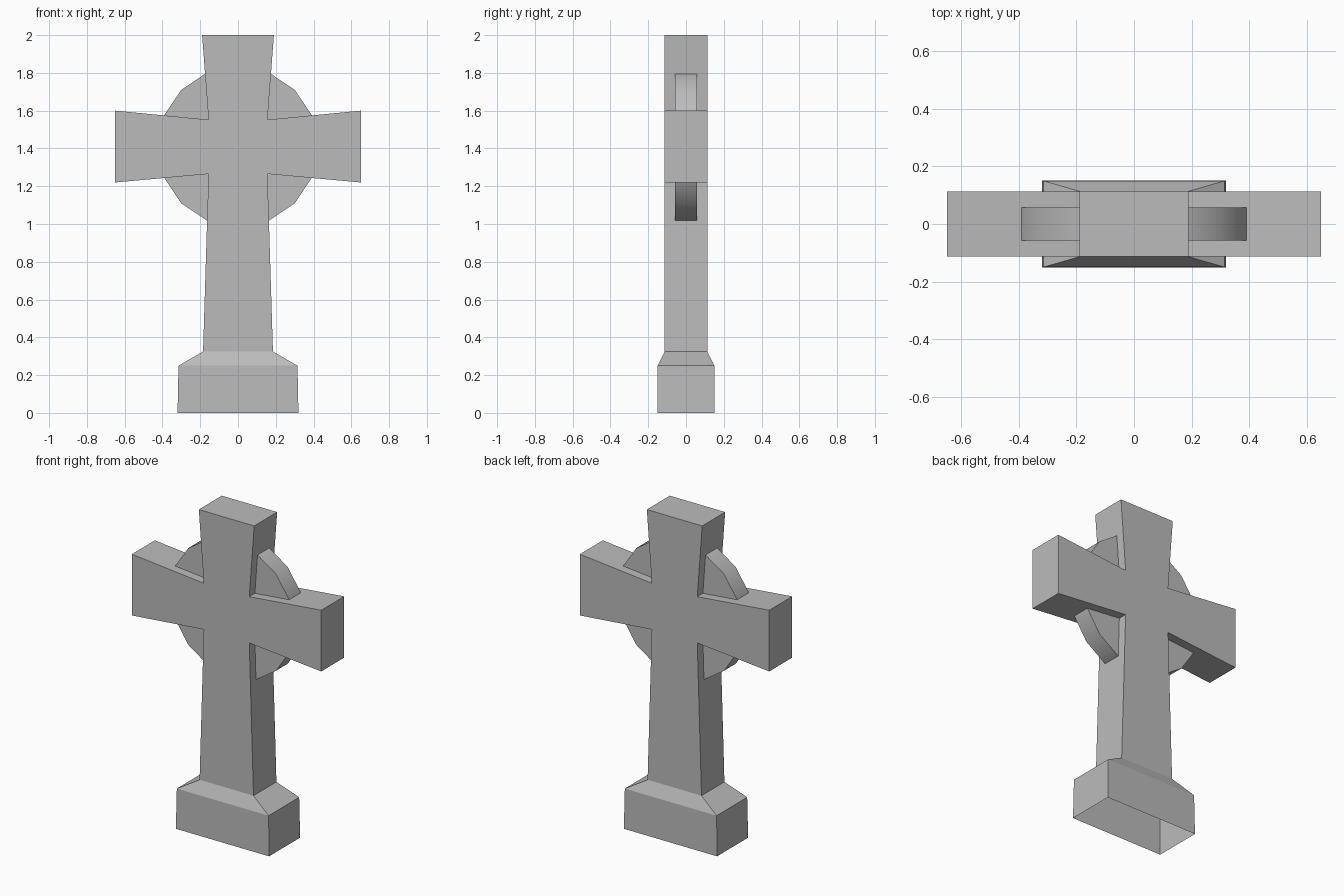
import bpy
import bmesh
from math import pi, radians
from mathutils import Matrix

default = bpy.data.objects.get("Cube")
if default:
    bpy.data.objects.remove(default, do_unlink=True)

stone = bpy.data.materials.new("grey stone")
stone.use_nodes = True
colour = (0.5, 0.5, 0.5, 1)
stone.diffuse_color = colour
stone.node_tree.nodes["Principled BSDF"].inputs["Base Color"].default_value = colour

HALF_DEPTH = 0.1125
CENTRE_Z = 1.41
FOOT_Z = 0.325


def add_object(name, bm):
    bmesh.ops.recalc_face_normals(bm, faces=bm.faces)
    mesh = bpy.data.meshes.new(name)
    bm.to_mesh(mesh)
    bm.free()
    mesh.materials.append(stone)
    obj = bpy.data.objects.new(name, mesh)
    bpy.context.collection.objects.link(obj)
    return obj


# Flared cross: right half of the outline, mirrored and extruded in depth
half = [(0.185, FOOT_Z), (0.156, 1.265), (0.65, 1.22),
        (0.65, 1.6), (0.156, 1.552), (0.19, 2.0)]
outline = half + [(-x, z) for x, z in reversed(half)]
bm = bmesh.new()
front = bm.faces.new([bm.verts.new((x, -HALF_DEPTH, z)) for x, z in outline])
extruded = bmesh.ops.extrude_face_region(bm, geom=[front], use_keep_orig=True)
back = [v for v in extruded["geom"] if isinstance(v, bmesh.types.BMVert)]
bmesh.ops.translate(bm, verts=back, vec=(0, 2 * HALF_DEPTH, 0))
bmesh.ops.recalc_face_normals(bm, faces=bm.faces)
# The foot is open where it meets the hollow plinth
foot = [f for f in bm.faces if all(abs(v.co.z - FOOT_Z) < 0.001 for v in f.verts)]
bmesh.ops.delete(bm, geom=foot, context="FACES_ONLY")
add_object("cross", bm)

# Plinth: stacked rectangles, open underneath, sloping in to the shaft
levels = [(0.32, 0.152, 0), (0.315, 0.15, 0.25), (0.185, HALF_DEPTH, FOOT_Z)]
bm = bmesh.new()
rings = [[bm.verts.new((sx * w, sy * d, z))
          for sx, sy in ((-1, -1), (1, -1), (1, 1), (-1, 1))]
         for w, d, z in levels]
for low, high in zip(rings, rings[1:]):
    for i in range(4):
        j = (i + 1) % 4
        bm.faces.new((low[i], low[j], high[j], high[i]))
add_object("plinth", bm)

# Solid wheel behind the crossing
bm = bmesh.new()
bmesh.ops.create_cone(bm, cap_ends=True, segments=16, radius1=0.425,
                      radius2=0.425, depth=0.115,
                      matrix=Matrix.Translation((0, 0, CENTRE_Z))
                      @ Matrix.Rotation(pi / 2, 4, "X"))
wheel = add_object("wheel", bm)
bpy.ops.object.select_all(action="DESELECT")
wheel.select_set(True)
bpy.context.view_layer.objects.active = wheel
bpy.ops.object.shade_smooth_by_angle(angle=radians(30))
